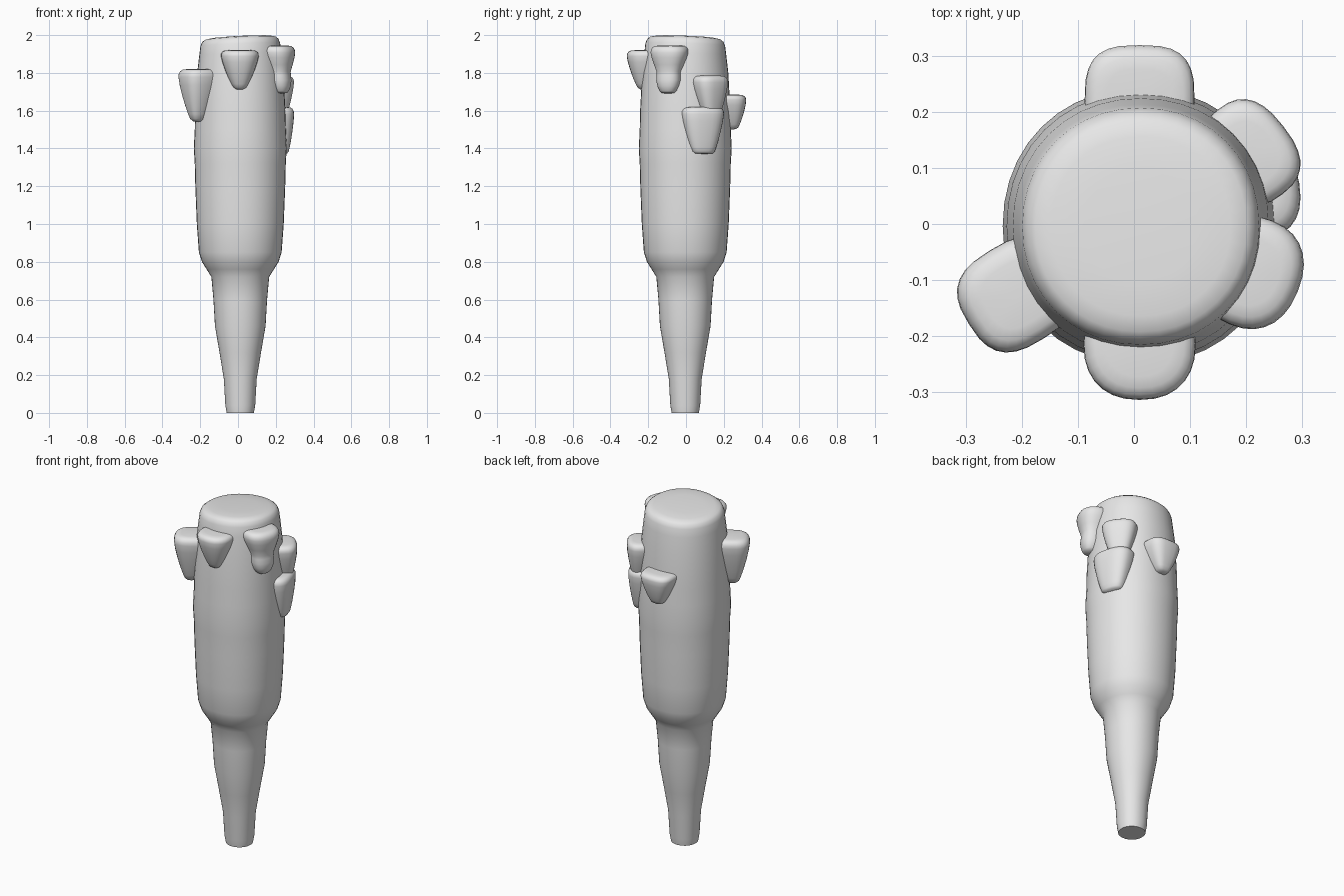
import bpy, bmesh
from math import cos, sin, pi, radians, copysign

cube = bpy.data.objects.get("Cube")
if cube:
    bpy.data.objects.remove(cube, do_unlink=True)

# Single grey material
grey = bpy.data.materials.new("plain grey")
grey.use_nodes = True
colour = (0.8, 0.8, 0.8, 1)
grey.diffuse_color = colour
grey.node_tree.nodes["Principled BSDF"].inputs["Base Color"].default_value = colour


def oval(segments, power):
    """Unit superellipse points."""
    points = []
    for i in range(segments):
        a = 2 * pi * i / segments
        c, s = cos(a), sin(a)
        points.append((copysign(abs(c) ** (2 / power), c),
                       copysign(abs(s) ** (2 / power), s)))
    return points


def loft(name, rings):
    """Skin a stack of closed rings and cap both ends."""
    bm = bmesh.new()
    loops = [[bm.verts.new(p) for p in ring] for ring in rings]
    n = len(loops[0])
    for low, high in zip(loops, loops[1:]):
        for i in range(n):
            j = (i + 1) % n
            bm.faces.new((low[i], low[j], high[j], high[i]))
    bm.faces.new(loops[0][::-1])
    bm.faces.new(loops[-1])
    bmesh.ops.recalc_face_normals(bm, faces=bm.faces)
    mesh = bpy.data.meshes.new(name)
    bm.to_mesh(mesh)
    bm.free()
    mesh.materials.append(grey)
    obj = bpy.data.objects.new(name, mesh)
    bpy.context.collection.objects.link(obj)
    bpy.ops.object.select_all(action="DESELECT")
    obj.select_set(True)
    bpy.context.view_layer.objects.active = obj
    bpy.ops.object.shade_smooth_by_angle(angle=radians(60))
    return obj


# Trunk: narrow stem swelling into a thick upper body with a tilted top
profile = [(0, .072), (.04, .079), (.18, .087), (.32, .11), (.46, .134),
           (.6, .142), (.72, .153), (.76, .178), (.8, .203), (.85, .219),
           (1, .23), (1.2, .238), (1.32, .241), (1.4, .246), (1.5, .241),
           (1.6, .239), (1.8, .228), (1.9, .217), (1.95, .211), (1.972, .202),
           (1.983, .188), (1.989, .16), (1.992, .1), (1.993, .02)]
rings = []
for z, r in profile:
    top = max(0, (z - 1.8) / .19)
    rings.append([(.012 + r * u, r * v - .004, z + top * r * (.05 * u - .04 * v))
                  for u, v in oval(40, 2.1)])
loft("trunk", rings)

# Tooth-shaped lumps: depth fraction from the top, and taper
shoulder = [(0, .05), (0, .6), (.012, .8), (.04, .92), (.09, .99), (.15, 1)]
plain = [(.3, .9), (.5, .7), (.7, .46), (.85, .25), (.94, .1), (.985, -.1)]
waisted = [(.25, .9), (.4, .66), (.54, .42), (.62, .4), (.72, .42),
           (.84, .3), (.94, .1), (.985, -.1)]


def lump(name, x, y, angle, z_low, z_high, width, depth, tip, lean=0,
         power=2.3, taper=plain):
    """Lump facing outward at an angle, narrowing to a blunt tip below."""
    a = radians(angle)
    rings = []
    sections = shoulder + [(t, tip + (1 - tip) * k) for t, k in taper] + [(1, .04)]
    for t, k in sections:
        ring = []
        for u, v in oval(28, power):
            out, side = depth * k * u + lean * t, width * k * v
            ring.append((x + out * cos(a) - side * sin(a),
                         y + out * sin(a) + side * cos(a),
                         z_high + (z_low - z_high) * t))
        rings.append(ring)
    loft(name, rings)


lump("front_lump", .01, -.212, -90, 1.71, 1.92, .1, .1, .28, .01)
lump("right_lump", -.208, -.125, 212, 1.54, 1.82, .092, .1, .28, .01, 2.8)
lump("left_front_lump", .205, -.085, -22, 1.69, 1.945, .1, .09, .4, .025,
     taper=waisted)
lump("left_upper_lump", .205, .127, 38, 1.55, 1.785, .095, .075, .35, .015, 2.6)
lump("left_lower_lump", .207, .085, 16, 1.37, 1.62, .115, .08, .5, .015, 2.6)
lump("back_lump", .01, .217, 90, 1.5, 1.685, .098, .098, .3, .025, 3)
